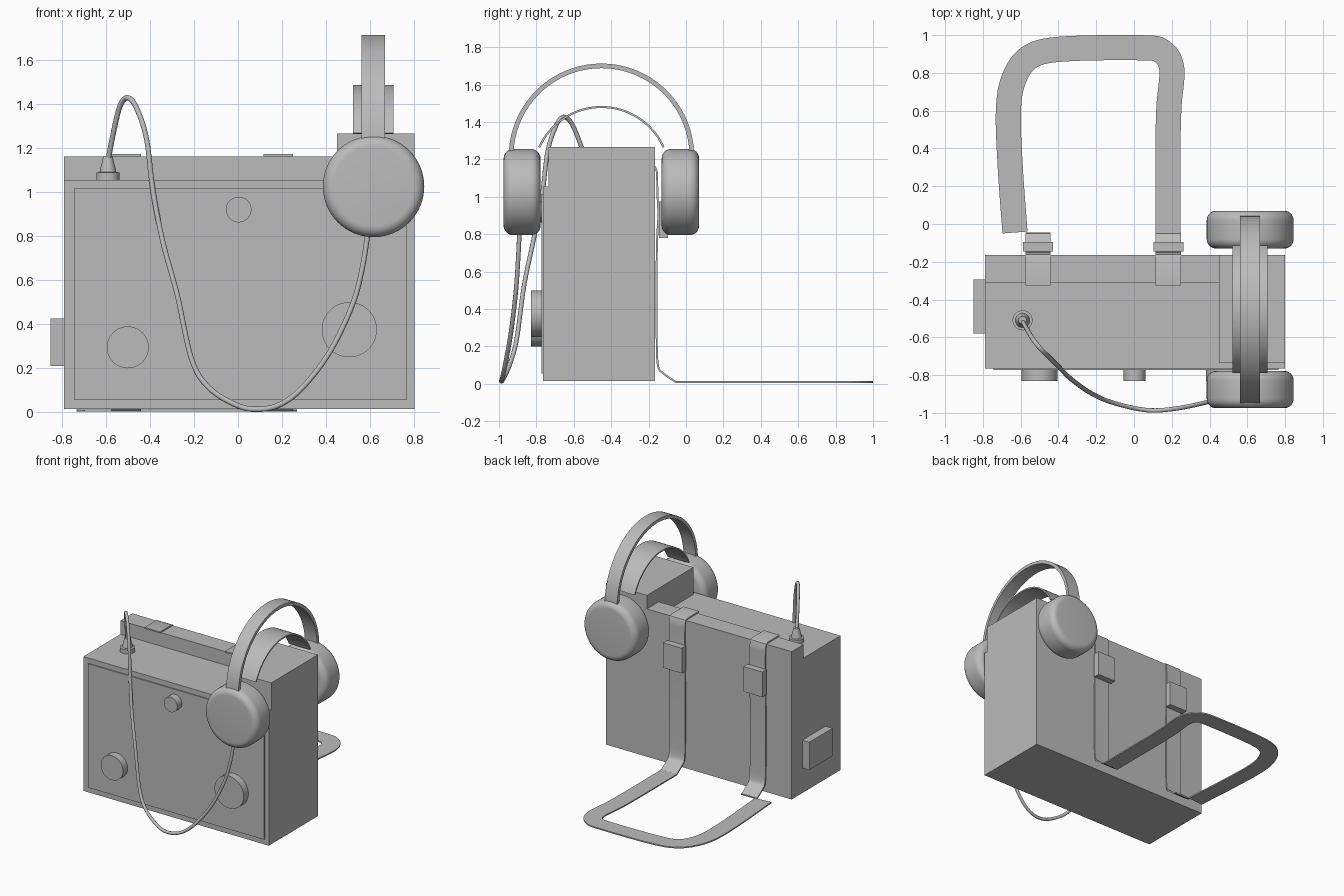
import bpy, bmesh, math
from mathutils import Vector

if "Cube" in bpy.data.objects:
    bpy.data.objects.remove(bpy.data.objects["Cube"])

grey = bpy.data.materials.new("plain grey")
grey.diffuse_color = (0.5, 0.5, 0.5, 1)
grey.use_nodes = True
grey.node_tree.nodes["Principled BSDF"].inputs["Base Color"].default_value = grey.diffuse_color


def finish(name, bm, smooth=False):
    bmesh.ops.recalc_face_normals(bm, faces=bm.faces[:])
    me = bpy.data.meshes.new(name)
    bm.to_mesh(me)
    bm.free()
    ob = bpy.data.objects.new(name, me)
    bpy.context.collection.objects.link(ob)
    me.materials.append(grey)
    if smooth:
        bpy.ops.object.select_all(action='DESELECT')
        ob.select_set(True)
        bpy.context.view_layer.objects.active = ob
        bpy.ops.object.shade_smooth_by_angle(angle=math.radians(35))
    return ob


def box(name, x0, x1, y0, y1, z0, z1):
    bm = bmesh.new()
    bmesh.ops.create_cube(bm, size=1)
    for v in bm.verts:
        v.co = Vector((x1 if v.co.x > 0 else x0, y1 if v.co.y > 0 else y0,
                       z1 if v.co.z > 0 else z0))
    return finish(name, bm)


def lathe(name, profile, place, n=48):
    """Spin (radius, height) points; place maps local (a, b, h) to the world."""
    bm = bmesh.new()
    rings = []
    for r, h in profile:
        rings.append([bm.verts.new(place(r * math.cos(2 * math.pi * i / n),
                                         r * math.sin(2 * math.pi * i / n), h)) for i in range(n)])
    for a, b in zip(rings, rings[1:]):
        for i in range(n):
            j = (i + 1) % n
            bm.faces.new((a[i], a[j], b[j], b[i]))
    bm.faces.new(rings[0])
    bm.faces.new(rings[-1])
    return finish(name, bm, True)


def spline(pts, steps=8):
    """Smooth path through the points."""
    p = [Vector(q) for q in pts]
    p = [2 * p[0] - p[1]] + p + [2 * p[-1] - p[-2]]
    out = []
    for i in range(1, len(p) - 2):
        a, b, c, d = p[i - 1:i + 3]
        for s in range(steps):
            t = s / steps
            out.append(0.5 * (2 * b + (c - a) * t + (2 * a - 5 * b + 4 * c - d) * t * t
                              + (3 * b - a - 3 * c + d) * t ** 3))
    return out + [p[-2]]


def ribbon(name, path, thick, lo, hi, place):
    """Thicken a 2D path and extrude it from lo to hi."""
    bm = bmesh.new()
    rings = []
    for i, q in enumerate(path):
        d = (path[min(i + 1, len(path) - 1)] - path[max(i - 1, 0)]).normalized()
        n = Vector((-d.y, d.x)) * thick / 2
        rings.append([bm.verts.new(place(*e, h)) for e, h in
                      ((q + n, lo), (q + n, hi), (q - n, hi), (q - n, lo))])
    for a, b in zip(rings, rings[1:]):
        for i in range(4):
            j = (i + 1) % 4
            bm.faces.new((a[i], a[j], b[j], b[i]))
    bm.faces.new(rings[0])
    bm.faces.new(rings[-1])
    return finish(name, bm, True)


def side(y, z, x):
    return (x, y, z)


# Case: one block with the stepped top cut away
case = box("case", -0.79, 0.80, -0.765, -0.165, 0.015, 1.265)
for lim in ((-1, 0.45, -1, 0, 1.16, 2), (-1, 0.45, -1, -0.31, 1.055, 2), (-1, 1, -1, -0.735, 1.055, 2)):
    cutter = box("step_cutter", *lim)
    cutter.hide_render = True
    mod = case.modifiers.new("step", 'BOOLEAN')
    mod.operation, mod.solver, mod.object = 'DIFFERENCE', 'EXACT', cutter
    bpy.ops.object.select_all(action='DESELECT')
    bpy.context.view_layer.objects.active = case
    case.select_set(True)
    bpy.ops.object.modifier_apply(modifier=mod.name)
    bpy.data.objects.remove(cutter)

# Front plate and side port
box("front_plate", -0.745, 0.765, -0.773, -0.764, 0.055, 1.015)
box("side_port", -0.85, -0.785, -0.58, -0.295, 0.21, 0.425)

# Front knobs
for name, x, z, r in (("left_knob", -0.5, 0.295, 0.095), ("right_knob", 0.505, 0.375, 0.125),
                      ("top_knob", 0.003, 0.92, 0.058)):
    lathe(name, ((r, -0.76), (r, -0.83)), lambda a, b, h, x=x, z=z: (x + a, h, z + b))

# Carrying strap: two hanging ends with buckles, and the loop lying on the ground
drop = spline([(-0.155, 1.13), (-0.152, 1.0), (-0.148, 0.9), (-0.155, 0.75), (-0.158, 0.5),
               (-0.156, 0.2), (-0.148, 0.09), (-0.12, 0.055), (-0.06, 0.013), (-0.045, 0.009)], 5)
over = [Vector((-0.325, 1.166)), Vector((-0.18, 1.166)), Vector((-0.165, 1.16))]
for name, x in (("left", -0.508), ("right", 0.182)):
    ribbon(name + "_strap", over + drop, 0.01, x - 0.067, x + 0.067, side)
    box(name + "_buckle", x - 0.08, x + 0.08, -0.145, -0.095, 0.78, 0.975)
loop = spline([(-0.63, -0.045), (-0.655, 0.3), (-0.665, 0.6), (-0.635, 0.77), (-0.55, 0.885),
               (-0.38, 0.926), (0.04, 0.933), (0.15, 0.912), (0.2, 0.82), (0.185, 0.62),
               (0.18, 0.4), (0.18, -0.045)])
ribbon("strap_loop", loop, 0.133, 0.004, 0.014, lambda x, y, z: (x, y, z))

# Headphone cups with rounded rims
R, c = 0.23, 0.05
for name, y0, y1 in (("front_cup", -0.975, -0.778), ("back_cup", -0.13, 0.07)):
    arc = [(R - c + c * math.sin(k * math.pi / 16), c - c * math.cos(k * math.pi / 16)) for k in range(9)]
    prof = [(r, y0 + h) for r, h in arc] + [(r, y1 - h) for r, h in reversed(arc)]
    lathe(name, prof, lambda a, b, h: (0.615 + a, h, 1.025 + b), 64)


# Headbands
def band(name, r, zc, a0, thick, half):
    path = [Vector((-0.452 + r * math.cos(a), zc + r * math.sin(a)))
            for a in (a0 + (math.pi - 2 * a0) * i / 40 for i in range(41))]
    ribbon(name, path, thick, 0.614 - half, 0.614 + half, side)


band("outer_headband", 0.483, 1.217, -0.03, 0.025, 0.053)
band("inner_headband", 0.364, 1.116, 0.42, 0.011, 0.092)

# Plug and its cable
lathe("plug", ((0.053, 1.053), (0.053, 1.088), (0.038, 1.09), (0.021, 1.162)),
      lambda a, b, h: (-0.59 + a, -0.51 + b, h), 32)
curve = bpy.data.curves.new("cable", 'CURVE')
curve.dimensions = '3D'
curve.bevel_depth = 0.012
curve.bevel_resolution = 3
curve.use_fill_caps = True
pts = spline([(-0.59, -0.515, 1.14), (-0.565, -0.56, 1.27), (-0.535, -0.61, 1.39), (-0.5, -0.655, 1.427),
              (-0.46, -0.695, 1.38), (-0.415, -0.74, 1.24), (-0.385, -0.77, 1.0), (-0.34, -0.815, 0.77),
              (-0.275, -0.865, 0.53), (-0.21, -0.905, 0.24), (-0.13, -0.94, 0.11), (0, -0.975, 0.03),
              (0.1, -0.987, 0.014), (0.2, -0.98, 0.04), (0.3, -0.963, 0.12), (0.42, -0.935, 0.28),
              (0.52, -0.91, 0.49), (0.565, -0.898, 0.66), (0.59, -0.89, 0.82)])
sp = curve.splines.new('POLY')
sp.points.add(len(pts) - 1)
for q, p in zip(sp.points, pts):
    q.co = (*p, 1)
sp.use_smooth = True
curve.materials.append(grey)
bpy.context.collection.objects.link(bpy.data.objects.new("cable", curve))
